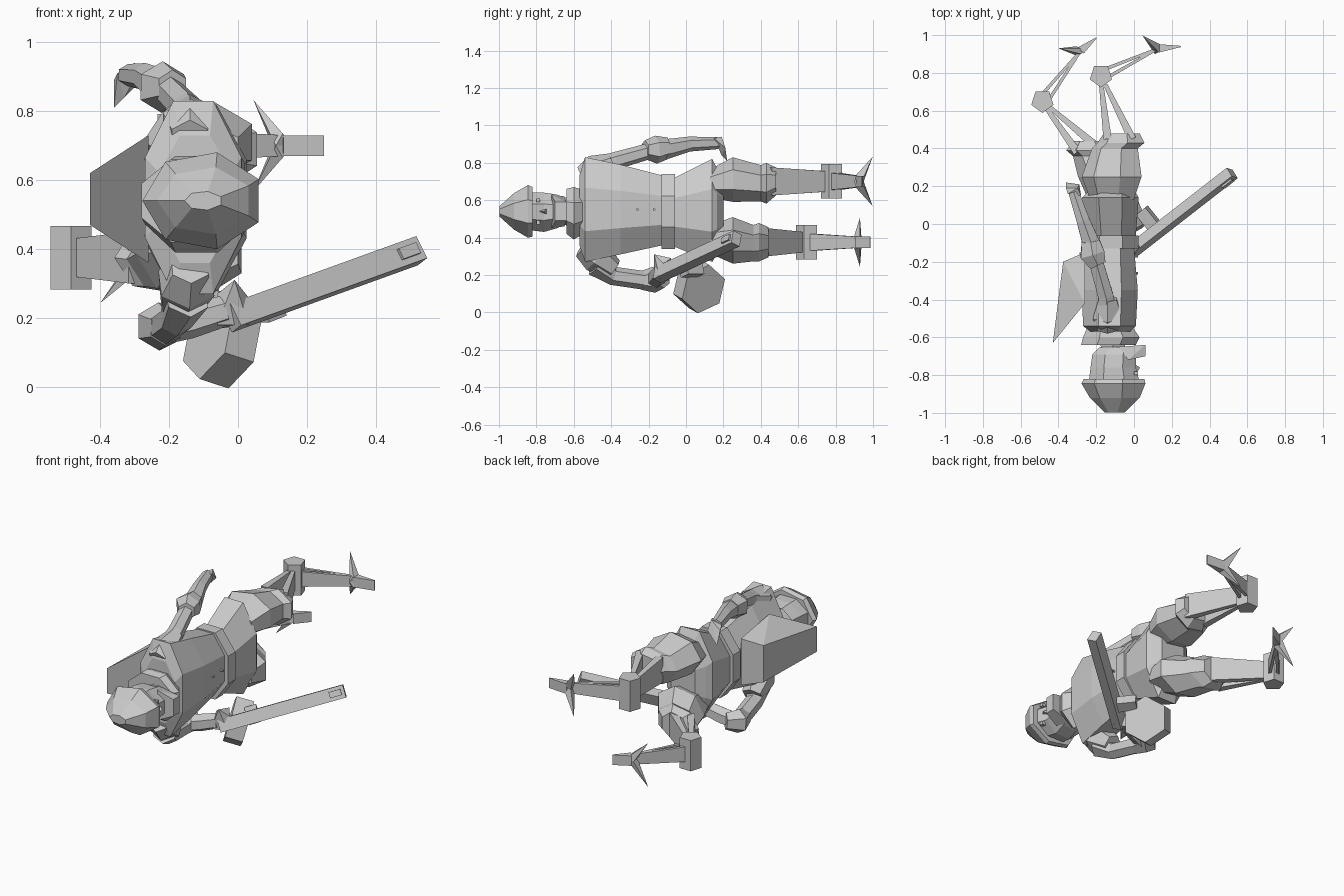
import bpy, bmesh, math
from mathutils import Vector as V

if "Cube" in bpy.data.objects:
    bpy.data.objects.remove(bpy.data.objects["Cube"])


def finish(name, bm):
    bmesh.ops.recalc_face_normals(bm, faces=bm.faces[:])
    me = bpy.data.meshes.new(name)
    bm.to_mesh(me)
    bm.free()
    ob = bpy.data.objects.new(name, me)
    bpy.context.collection.objects.link(ob)
    return ob


def skin(name, rings):
    bm = bmesh.new()
    rs = [[bm.verts.new(p) for p in r] for r in rings]
    n = len(rs[0])
    for a, b in zip(rs, rs[1:]):
        for i in range(n):
            bm.faces.new((a[i], a[(i + 1) % n], b[(i + 1) % n], b[i]))
    bm.faces.new(rs[0])
    bm.faces.new(rs[-1])
    return finish(name, bm)


def loft(name, secs, n=8):
    """Rings across y: (y, x min, x max, z min, z max)."""
    k = 1 / math.cos(math.pi / n)
    rings = []
    for y, x0, x1, z0, z1 in secs:
        ring = []
        for i in range(n):
            t = 2 * math.pi * (i + .5) / n
            ring.append(((x0 + x1) / 2 + k * math.cos(t) * (x1 - x0) / 2, y,
                         (z0 + z1) / 2 + k * math.sin(t) * (z1 - z0) / 2))
        rings.append(ring)
    return skin(name, rings)


def tube(name, path, n=6, turn=.5):
    """Rings along a path of (point, radius)."""
    pts = [V(p) for p, r in path]
    rings = []
    for i, (p, r) in enumerate(path):
        d = (pts[min(i + 1, len(pts) - 1)] - pts[max(i - 1, 0)]).normalized()
        u = d.cross(V((0, 0, 1))).normalized()
        w = u.cross(d)
        ang = [2 * math.pi * (j + turn) / n for j in range(n)]
        rings.append([pts[i] + r * (math.cos(t) * u + math.sin(t) * w) for t in ang])
    return skin(name, rings)


def hull(name, pts):
    bm = bmesh.new()
    for p in pts:
        bm.verts.new(p)
    bmesh.ops.convex_hull(bm, input=bm.verts[:])
    bmesh.ops.dissolve_limit(bm, angle_limit=.02, verts=bm.verts[:], edges=bm.edges[:])
    return finish(name, bm)


def bar(name, a, b, t0, t1, h0, h1, roll=0, shift=0):
    """Tapered bar: t = half thickness sideways, h = half height."""
    a, b = V(a), V(b)
    d = (b - a).normalized()
    u = d.cross(V((0, 0, 1))).normalized()
    w = u.cross(d)
    c, s = math.cos(roll), math.sin(roll)
    u, w = c * u + s * w, c * w - s * u
    return hull(name, [p + (i * t + shift) * u + q * h * w for p, t, h in ((a, t0, h0), (b, t1, h1))
                       for i in (-1, 1) for q in (-1, 1)])


# Head, chin and cap
loft("head", [(-.84, -.24, .03, .44, .64), (-.76, -.23, .01, .43, .64),
              (-.69, -.22, .01, .45, .63), (-.65, -.18, .01, .47, .61)])
hull("chin", [(x, y, .54 + s * h) for s in (-1, 1) for x, y, h in
              ((.06, -.64, .05), (.06, -.70, .05), (-.03, -.72, .09), (-.08, -.65, .08))])
hull("nose", [(.00, -.81, .54), (.032, -.76, .54), (.0, -.74, .52), (.0, -.74, .56)])
loft("cap", [(-.82, -.25, .055, .415, .66), (-.845, -.26, .06, .41, .67), (-.92, -.22, .03, .45, .63),
             (-.998, -.15, -.05, .515, .565)], 7)
for s in (-1, 1):
    hull("eye", [(x, -.79 + dy, .54 + s * .06 + dz) for x in (.0, .022)
                 for dy in (-.01, .01) for dz in (-.01, .01)])
tube("neck", [((-.11, -.67, .54), .07), ((-.12, -.53, .54), .09)])
loft("collar", [(-.64, -.28, .01, .42, .66), (-.60, -.27, .03, .39, .67), (-.53, -.24, -.02, .43, .65)])

# Torso, belt and hips
loft("torso", [(-.57, -.23, -.02, .36, .73), (-.54, -.27, .01, .27, .83), (-.35, -.275, .02, .31, .79),
               (-.12, -.25, .0, .36, .73)])
loft("belt", [(-.13, -.27, .025, .34, .74), (-.06, -.27, .025, .34, .74)])
loft("hips", [(-.06, -.25, .01, .35, .72), (.14, -.275, .025, .27, .82), (.165, -.25, .01, .31, .77),
              (.20, -.20, -.04, .36, .72)])
for y in (-.26, -.17):
    tube("chest_stud", [((.0, y, .55), .007), ((.022, y, .55), .007)])

# Wedge-shaped pack on the back
hull("back_pack", [(x, y, .545 + s * h) for s in (-1, 1) for x, y, h in
                   ((-.43, -.63, .075), (-.375, -.20, .11), (-.26, -.15, .14), (-.26, -.42, .185))])

# Arms
tube("free_shoulder", [((-.14, -.555, .72), .06), ((-.14, -.48, .755), .09), ((-.14, -.39, .80), .055)])
tube("free_upper_arm", [((-.14, -.48, .77), .06), ((-.15, -.38, .81), .047), ((-.21, -.17, .87), .042)])
tube("free_elbow", [((-.19, -.22, .87), .05), ((-.22, -.16, .87), .075), ((-.23, -.09, .88), .055)])
tube("free_forearm", [((-.22, -.12, .87), .055), ((-.27, .02, .90), .04), ((-.32, .17, .905), .032)])
hull("free_hand", [(-.28, .15, .93), (-.30, .19, .94), (-.35, .16, .91), (-.36, .22, .81),
                   (-.33, .19, .84), (-.36, .19, .89), (-.29, .21, .88)])
tube("weapon_shoulder", [((-.14, -.555, .35), .06), ((-.15, -.48, .30), .09), ((-.17, -.39, .23), .06)])
tube("weapon_upper_arm", [((-.15, -.48, .26), .07), ((-.18, -.39, .195), .05), ((-.22, -.18, .165), .05)])
tube("weapon_elbow", [((-.21, -.24, .17), .05), ((-.23, -.17, .175), .07), ((-.18, -.12, .18), .05)])
tube("weapon_forearm", [((-.23, -.17, .17), .05), ((-.14, -.15, .19), .05), ((-.04, -.13, .22), .045)])
hull("weapon_hand", [(-.06, -.17, .18), (-.05, -.09, .17), (-.01, -.17, .31), (.03, -.12, .26),
                     (.03, -.14, .18), (-.06, -.12, .27), (.0, -.08, .29)])

# Long weapon with hexagonal drum
bar("weapon_barrel", (-.02, -.15, .20), (.52, .27, .395), .028, .028, .036, .036, .4)
bar("muzzle_sight", (.455, .22, .372), (.505, .26, .39), .006, .006, .017, .017, .4, .033)
bar("weapon_grip", (.05, .01, .215), (.10, .05, .235), .055, .055, .03, .03)
c, axis = V((-.045, .07, .138)), V((.8, .46, -.26)).normalized()
tube("hexagonal_drum", [(c - axis * .05, .135), (c + axis * .05, .135)], 6, .6)


# Legs: thigh, paired struts, pentagonal joint, paired struts, clawed foot
def leg(side, z, thigh, struts, joint, hub, toe, back):
    loft(side + "_thigh", thigh, 7)
    j = V((*joint, z))
    for i, p in enumerate(struts):
        off = V((hub[1] - joint[1], joint[0] - hub[0], 0)).normalized() * (.022 if i else -.022)
        bar(side + "_upper_strut", (*p, z), j + (V((*p, z)) - j).normalized() * .04 + off * .5,
            .022, .011, .075, .055)
        a = j + (V((*hub, z)) - j).normalized() * .04 + off
        bar(side + "_lower_strut", a, (*hub, z), .009, .007, .045, .03)
    hull(side + "_joint", [(joint[0] + .062 * math.cos(t), joint[1] + .062 * math.sin(t), z + h)
                           for h in (-.092, .092) for t in [math.pi * (.3 + .4 * k) for k in range(5)]])
    hx, hy = hub
    bar(side + "_front_toe", (hx, hy, z), (*toe, z), .022, .003, .03, .03)
    for s in (-1, 1):
        hull(side + "_side_claw", [(hx - .02, hy - .03, z), (hx + .03, hy + .01, z), (hx - .03, hy + .02, z),
                                   (hx, hy - .02, z + s * .035), (*back, z + s * .132)])


leg("upper", .70,
    [(.13, -.22, .0, .62, .76), (.25, -.26, .04, .60, .82), (.40, -.21, .02, .60, .78), (.43, -.18, .055, .59, .79),
     (.48, -.15, .03, .63, .77)],
    [(-.14, .45), (-.01, .45)], (-.175, .785), (.13, .93), (.25, .94), (.045, .998))
leg("lower", .375,
    [(.13, -.23, .0, .32, .46), (.25, -.28, .01, .27, .50), (.36, -.31, -.07, .28, .46), (.39, -.345, -.09, .28, .47),
     (.44, -.31, -.15, .30, .45)],
    [(-.30, .38), (-.21, .42)], (-.485, .65), (-.28, .92), (-.2, .985), (-.40, .93))
